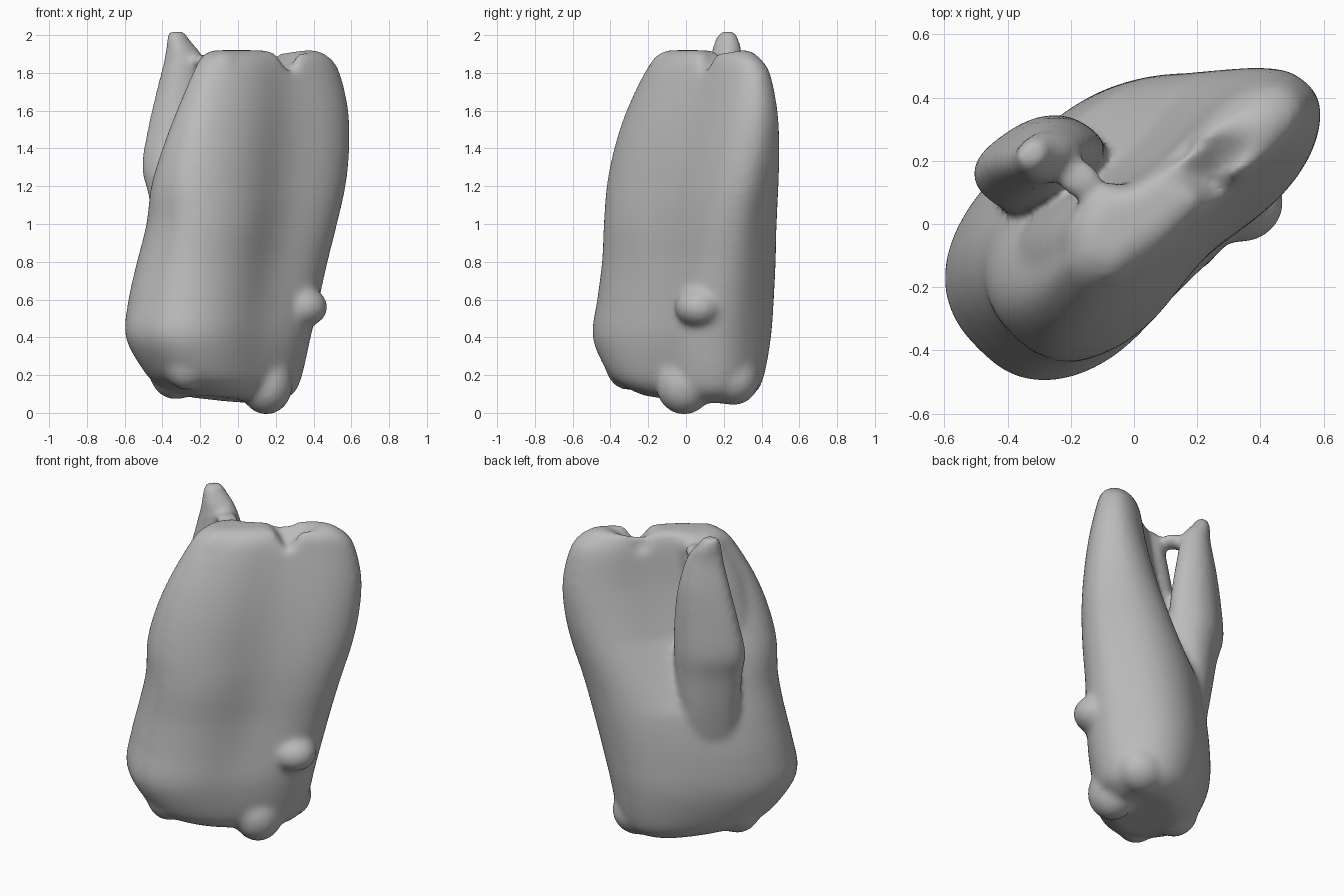
import bpy, bmesh
from math import cos, sin, pi, exp, copysign
from mathutils import Matrix

cube = bpy.data.objects.get("Cube")
if cube:
    bpy.data.objects.remove(cube, do_unlink=True)

SIDES = 96
STEPS = 4


def power(value, exponent):
    return copysign(abs(value) ** exponent, value)


def spread(values):
    """Scale values so that they run from -1 to 1."""
    low, high = min(values), max(values)
    return [2 * (v - low) / (high - low) - 1 for v in values]


def section(front, back, front_pinch, back_pinch):
    """Outline of a diagonal rounded slab, hollowed in the middle of both faces."""
    points = []
    for i in range(SIDES):
        a = 2 * pi * i / SIDES
        u = power(cos(a), 0.8)
        v = power(sin(a), 0.8) * (back if sin(a) > 0 else front)
        pinch = back_pinch if sin(a) > 0 else front_pinch
        v *= 1 - pinch * exp(-((u - 0.1) / 0.45) ** 2)
        points.append((u - v, u + v))
    return list(zip(spread([p[0] for p in points]), spread([p[1] for p in points])))


def smooth_rows(rows):
    """Add in-between rows on a smooth curve through the given ones."""
    padded = [rows[0]] + rows + [rows[-1]]
    for p, q, r, s in zip(padded, padded[1:], padded[2:], padded[3:]):
        for step in range(STEPS):
            t = step / STEPS
            yield [b + t / 2 * (c - a + t * (2 * a - 5 * b + 4 * c - d
                                             + t * (3 * (b - c) + d - a)))
                   for a, b, c, d in zip(p, q, r, s)]
    yield rows[-1]


def loft(bm, rows, hollow):
    """Skin rows of (z, x min, x max, y min, y max, front and back thickness)."""
    rings = []
    for z, x0, x1, y0, y1, front, back in smooth_rows(rows):
        outline = section(front, back, hollow * min(0.25, 0.25 * z),
                          hollow * min(0.3, max(0, 0.75 * (z - 0.9))))
        rings.append([bm.verts.new(((x0 + x1) / 2 + x * (x1 - x0) / 2,
                                    (y0 + y1) / 2 + y * (y1 - y0) / 2, z))
                      for x, y in outline])
    for low, high in zip(rings, rings[1:]):
        for i in range(SIDES):
            j = (i + 1) % SIDES
            bm.faces.new((low[i], low[j], high[j], high[i]))
    bm.faces.new(rings[0][::-1])
    bm.faces.new(rings[-1])
    return [v for ring in rings for v in ring]


def blob(bm, place, size):
    matrix = Matrix.Translation(place) @ Matrix.Diagonal((*size, 1))
    bmesh.ops.create_icosphere(bm, subdivisions=4, radius=1, matrix=matrix)


bm = bmesh.new()

# Broad slab, thick at the base and thin at the top
slab = loft(bm, [
    (0.07, -.30, .20, -.22, .27, .6, .7),
    (0.12, -.42, .29, -.34, .36, .6, .7),
    (0.2, -.50, .335, -.42, .41, .6, .7),
    (0.4, -.595, .385, -.495, .45, .6, .7),
    (0.6, -.58, .43, -.47, .465, .57, .72),
    (0.8, -.535, .475, -.445, .475, .52, .73),
    (1.0, -.485, .525, -.435, .48, .47, .7),
    (1.2, -.46, .57, -.42, .49, .43, .58),
    (1.4, -.40, .59, -.38, .495, .4, .45),
    (1.6, -.325, .585, -.315, .485, .36, .36),
    (1.8, -.24, .54, -.22, .445, .32, .32),
    (1.88, -.2, .49, -.16, .39, .3, .3),
    (1.92, -.14, .42, -.09, .34, .25, .25)], 1)

# Tilt the base and cut a small notch in the top edge
for v in slab:
    u = (v.co.x + v.co.y) / 2 ** 0.5
    if v.co.z < 0.4:
        v.co.z -= 0.1 * u * (1 - v.co.z / 0.4)
    elif v.co.z > 1.8:
        v.co.z -= (v.co.z - 1.8) * exp(-((u - 0.27) / 0.045) ** 2)

# Thick ridge along the right end of the slab
loft(bm, [
    (1.0, -.42, -.05, -.36, .10, .9, .9),
    (1.3, -.39, -.03, -.34, .11, .9, .9),
    (1.6, -.315, .03, -.28, .12, .9, .9),
    (1.8, -.235, .06, -.21, .13, .9, .9),
    (1.88, -.2, .05, -.17, .12, .9, .9),
    (1.92, -.14, .01, -.11, .08, .9, .9)], 0)

# Separate finger behind the slab
loft(bm, [
    (0.5, -.40, -.10, -.06, .25, .75, .75),
    (0.9, -.44, -.10, .0, .31, .75, .75),
    (1.15, -.475, -.09, .02, .33, .75, .75),
    (1.3, -.51, -.09, .04, .345, .75, .75),
    (1.5, -.48, -.1, .08, .34, .75, .75),
    (1.7, -.435, -.13, .11, .33, .75, .75),
    (1.88, -.39, -.18, .13, .30, .8, .8),
    (1.97, -.38, -.25, .15, .285, .8, .8),
    (2.02, -.37, -.28, .18, .26, .8, .8)], 0)

# Feet under the base, a knob on the left side, a bridge from ridge to finger
for place, size in [((.15, -.01, .15), (.14, .15, .16)),
                    ((.16, .25, .18), (.15, .14, .14)),
                    ((-.33, -.04, .22), (.14, .14, .15)),
                    ((-.27, -.31, .27), (.13, .12, .15)),
                    ((.335, .07, .56), (.14, .13, .11)),
                    ((-.17, .14, 1.86), (.07, .06, .04))]:
    blob(bm, place, size)

bmesh.ops.recalc_face_normals(bm, faces=bm.faces)
mesh = bpy.data.meshes.new("sculpted_body")
bm.to_mesh(mesh)
bm.free()
body = bpy.data.objects.new("sculpted_body", mesh)
bpy.context.collection.objects.link(body)

# Fuse the parts into one soft skin
remesh = body.modifiers.new("fuse", 'REMESH')
remesh.mode = 'VOXEL'
remesh.voxel_size = 0.016
remesh.use_smooth_shade = True
soften = body.modifiers.new("soften", 'SMOOTH')
soften.factor = 0.5
soften.iterations = 18

# Plain grey clay
clay = bpy.data.materials.new("grey clay")
clay.use_nodes = True
colour = (0.5, 0.5, 0.5, 1)
clay.diffuse_color = colour
clay.node_tree.nodes["Principled BSDF"].inputs["Base Color"].default_value = colour
mesh.materials.append(clay)
